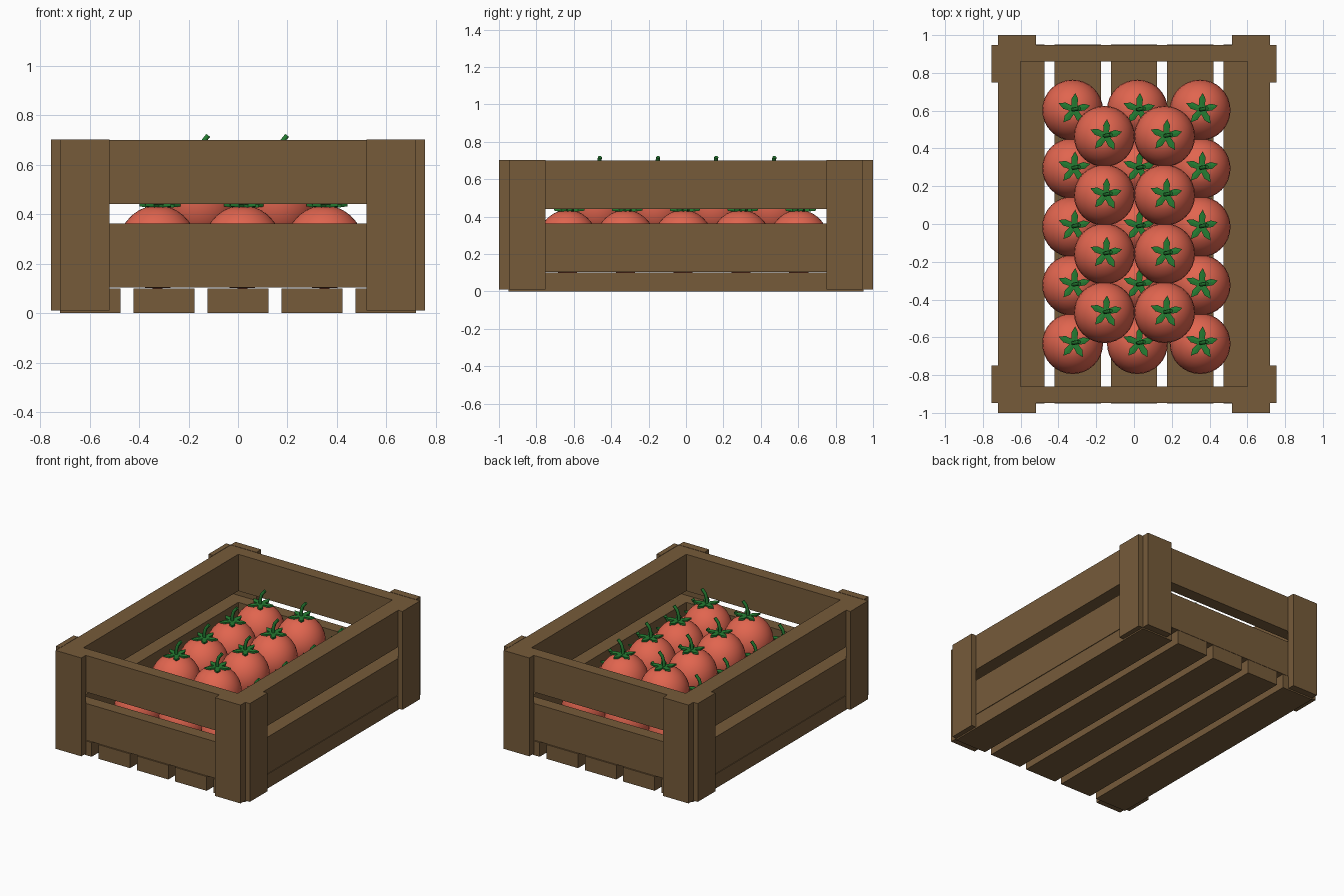
import bpy, bmesh, math
from mathutils import Vector

cube = bpy.data.objects.get("Cube")
if cube:
    bpy.data.objects.remove(cube, do_unlink=True)


def material(name, rgb):
    m = bpy.data.materials.new(name)
    m.use_nodes = True
    m.diffuse_color = (*rgb, 1)
    m.node_tree.nodes["Principled BSDF"].inputs["Base Color"].default_value = (*rgb, 1)
    return m


WOOD = material("brown wood", (0.181, 0.104, 0.042))
RED = material("tomato red", (0.75, 0.13, 0.078))
GREEN = material("leaf green", (0.018, 0.205, 0.032))


def add(name, data, loc=(0, 0, 0)):
    ob = bpy.data.objects.new(name, data)
    ob.location = loc
    bpy.context.collection.objects.link(ob)
    return ob


def board(name, x0, x1, y0, y1, z0, z1):
    """Plain wooden board between two corners."""
    bm = bmesh.new()
    bmesh.ops.create_cube(bm, size=1)
    size = Vector((x1 - x0, y1 - y0, z1 - z0))
    mid = Vector((x0 + x1, y0 + y1, z0 + z1)) / 2
    for v in bm.verts:
        v.co = v.co * size + mid
    me = bpy.data.meshes.new(name)
    bm.to_mesh(me)
    bm.free()
    me.materials.append(WOOD)
    return add(name, me)


def span(sign, a, b):
    return sorted((sign * a, sign * b))


# Floor slats
for i in range(5):
    x = -0.72 + 0.2985 * i
    board("floor_slat", x, x + 0.246, -0.95, 0.95, 0, 0.1)

# Rails on all four sides, in two tiers, and corner plates
for s, side in ((1, "left"), (-1, "right")):
    for z0, tier in ((0.104, "lower"), (0.442, "upper")):
        z1 = z0 + 0.258
        board(f"{side}_{tier}_rail", *span(s, 0.6, 0.72), -0.95, 0.95, z0, z1)
        end = "back" if s > 0 else "front"
        board(f"{end}_{tier}_rail", -0.6, 0.6, *span(s, 0.86, 0.947), z0, z1)
    for t, end in ((1, "back"), (-1, "front")):
        board(f"{end}_{side}_end_plate", *span(s, 0.52, 0.72), *span(t, 0.947, 1.0), 0.01, 0.702)
        board(f"{end}_{side}_side_plate", *span(s, 0.72, 0.755), *span(t, 0.75, 0.947), 0.01, 0.702)


# Tomato: lathed profile with a dimple on top
def tomato_mesh():
    profile = [(0, -0.166), (0.05, -0.164)]
    for k in range(1, 13):
        a = math.radians(-75 + 12.5 * k)
        profile.append((0.161 * math.cos(a), 0.17 * math.sin(a)))
    profile += [(0.025, 0.163), (0, 0.155)]
    bm = bmesh.new()
    verts = [bm.verts.new((r, 0, z)) for r, z in profile]
    edges = [bm.edges.new(pair) for pair in zip(verts, verts[1:])]
    bmesh.ops.spin(bm, geom=verts + edges, cent=(0, 0, 0), axis=(0, 0, 1),
                   angle=math.tau, steps=32)
    bmesh.ops.remove_doubles(bm, verts=bm.verts, dist=0.0005)
    bmesh.ops.recalc_face_normals(bm, faces=bm.faces)
    for f in bm.faces:
        f.smooth = True
    me = bpy.data.meshes.new("tomato")
    bm.to_mesh(me)
    bm.free()
    me.materials.append(RED)
    return me


# Leaf crown: five pointed leaves cut from one thin sheet
def crown_mesh():
    outline = [(0.026, -36), (0.046, -21), (0.058, -18), (0.088, 0), (0.058, 18), (0.046, 21)]
    bm = bmesh.new()
    centre = bm.verts.new((0, 0, 0))
    rim = []
    for leaf in range(5):
        for r, deg in outline:
            a = math.radians(86 + 72 * leaf + deg)
            z = 0.004 if r > 0.08 else 0.0
            rim.append(bm.verts.new((r * math.cos(a), r * math.sin(a), z)))
    for a, b in zip(rim, rim[1:] + rim[:1]):
        bm.faces.new((centre, a, b))
    top = bmesh.ops.extrude_face_region(bm, geom=bm.faces[:])
    for v in top["geom"]:
        if isinstance(v, bmesh.types.BMVert):
            v.co.z += 0.012
    bmesh.ops.recalc_face_normals(bm, faces=bm.faces)
    me = bpy.data.meshes.new("leaf_crown")
    bm.to_mesh(me)
    bm.free()
    me.materials.append(GREEN)
    return me


# Stem: short bent tube
def stem_curve():
    cu = bpy.data.curves.new("stem", "CURVE")
    cu.dimensions = "3D"
    cu.bevel_depth = 0.011
    cu.bevel_resolution = 1
    cu.use_fill_caps = True
    path = [(0, 0, -0.01), (0.002, 0, 0.035), (0.012, 0.002, 0.07), (0.034, 0.006, 0.098)]
    sp = cu.splines.new("POLY")
    sp.points.add(len(path) - 1)
    for p, co in zip(sp.points, path):
        p.co = (*co, 1)
    cu.materials.append(GREEN)
    return cu


tomato, crown, stem = tomato_mesh(), crown_mesh(), stem_curve()


def place(x, y, z):
    add("tomato", tomato, (x, y, z))
    add("leaf_crown", crown, (x + 0.008, y + 0.003, z + 0.162))
    add("stem", stem, (x + 0.002, y + 0.003, z + 0.17))


# Lower layer of fifteen, upper layer of eight
for row in range(5):
    for x in (-0.325, 0.018, 0.35):
        place(x, -0.633 + 0.309 * row, 0.266)
for row in range(4):
    for x in (-0.157, 0.162):
        place(x, -0.469 + 0.311 * row, 0.45)
